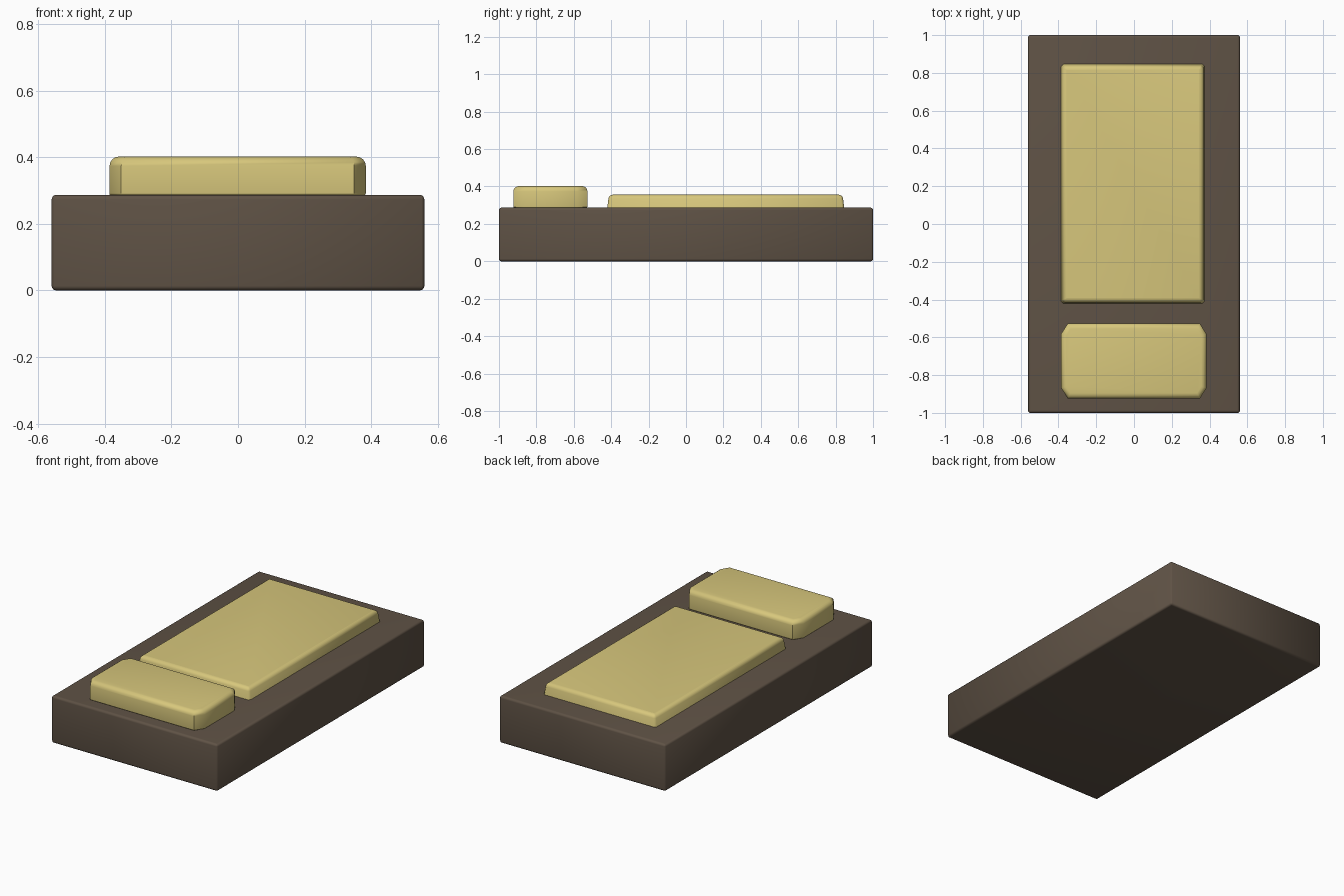
import bpy, bmesh
from math import radians

if "Cube" in bpy.data.objects:
    bpy.data.objects.remove(bpy.data.objects["Cube"])


def material(name, color):
    m = bpy.data.materials.new(name)
    m.diffuse_color = (*color, 1)
    m.use_nodes = True
    m.node_tree.nodes["Principled BSDF"].inputs["Base Color"].default_value = m.diffuse_color
    return m


def slab(name, x, y, z, mat, cut, bevel, flare=0.0, bottom=0.0):
    """Slab with cut corners, rounded top edges and optionally rounded bottom edges."""
    (x0, x1), (y0, y1), (z0, z1) = x, y, z
    cx, cy = cut

    def outline(g):
        a, b, c, d = x0 + g, x1 - g, y0 + g, y1 - g
        return [(a + cx, c), (b - cx, c), (b, c + cy), (b, d - cy),
                (b - cx, d), (a + cx, d), (a, d - cy), (a, c + cy)]

    bm = bmesh.new()
    low = [bm.verts.new((px, py, z0)) for px, py in outline(0)]
    top = [bm.verts.new((px, py, z1)) for px, py in outline(flare)]
    bm.faces.new(low[::-1])
    bm.faces.new(top)
    for i in range(8):
        j = (i + 1) % 8
        bm.faces.new((low[i], low[j], top[j], top[i]))

    for z_edge, width in ((z1, bevel), (z0, bottom)):
        if width:
            edges = [e for e in bm.edges
                     if all(abs(v.co.z - z_edge) < 1e-5 for v in e.verts)]
            bmesh.ops.bevel(bm, geom=edges, offset=width, segments=4,
                            profile=0.5, affect='EDGES', clamp_overlap=True)
    bmesh.ops.recalc_face_normals(bm, faces=bm.faces)
    me = bpy.data.meshes.new(name)
    bm.to_mesh(me)
    bm.free()
    me.materials.append(mat)
    ob = bpy.data.objects.new(name, me)
    bpy.context.collection.objects.link(ob)
    bpy.ops.object.select_all(action='DESELECT')
    ob.select_set(True)
    bpy.context.view_layer.objects.active = ob
    bpy.ops.object.shade_smooth_by_angle(angle=radians(50))
    return ob


brown = material("dark_brown", (0.115, 0.085, 0.06))
yellow = material("soft_yellow", (0.68, 0.57, 0.20))

# Solid bed base
slab("bed_base", (-0.56, 0.56), (-1, 1), (0, 0.287), brown,
     (0.008, 0.008), 0.014, bottom=0.014)

# Thin blanket panel with slightly sloping sides
slab("blanket", (-0.387, 0.374), (-0.422, 0.847), (0.28, 0.356), yellow,
     (0.012, 0.012), 0.025, flare=0.01)

# Pillow with clipped corners
slab("pillow", (-0.386, 0.384), (-0.923, -0.527), (0.287, 0.402), yellow,
     (0.035, 0.055), 0.028, bottom=0.005)
